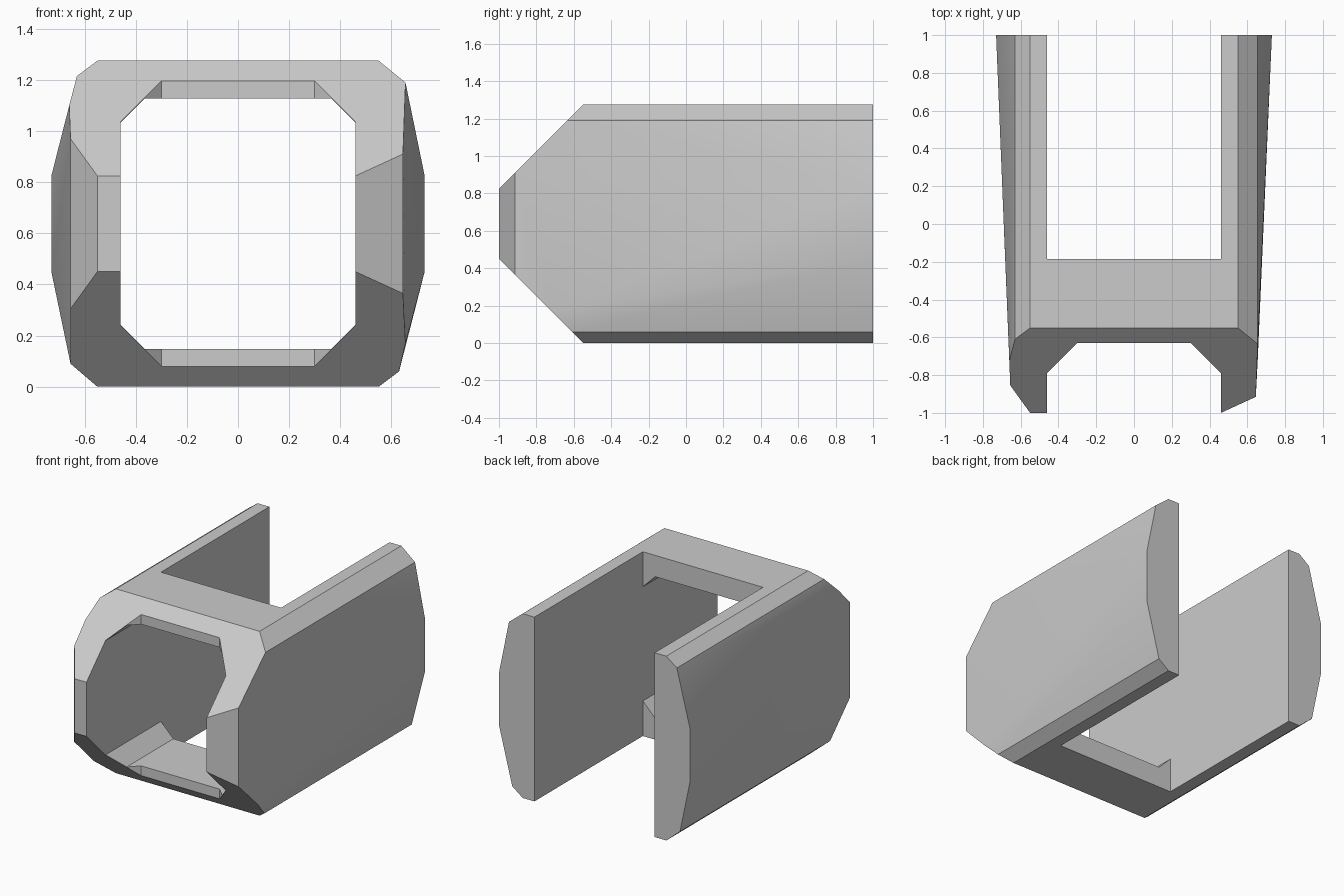
import bpy, bmesh, math
from mathutils import Vector

cube = bpy.data.objects.get("Cube")
if cube:
    bpy.data.objects.remove(cube, do_unlink=True)

TOP, MID = 1.275, 1.275 / 2


def make_object(name, bm):
    bmesh.ops.recalc_face_normals(bm, faces=bm.faces[:])
    mesh = bpy.data.meshes.new(name)
    bm.to_mesh(mesh)
    bm.free()
    ob = bpy.data.objects.new(name, mesh)
    bpy.context.scene.collection.objects.link(ob)
    return ob


def prism(name, points, direction):
    """Extrude a closed outline along a direction."""
    bm = bmesh.new()
    face = bm.faces.new([bm.verts.new(p) for p in points])
    ext = bmesh.ops.extrude_face_region(bm, geom=[face])
    verts = [v for v in ext["geom"] if isinstance(v, bmesh.types.BMVert)]
    bmesh.ops.translate(bm, verts=verts, vec=Vector(direction))
    return make_object(name, bm)


def nose(z):
    """Depth of the wedge-shaped front at height z."""
    return max(z - TOP - 0.55, -0.55 - z, -1)


# Outer body: convex skin between the rear outline and the wedge front
rear = [(0.55, TOP), (0.655, 1.19), (0.73, 0.825), (0.73, 0.45), (0.63, 0.06), (0.55, 0),
        (-0.55, TOP), (-0.63, 1.215), (-0.73, 0.825), (-0.73, 0.45), (-0.655, 0.09), (-0.55, 0)]
front = [(0.55, TOP), (0.655, 1.19), (0.645, 0.91), (0.645, 0.365), (0.655, 0.17),
         (0.63, 0.06), (0.55, 0), (-0.55, TOP), (-0.63, 1.215), (-0.66, 1.1),
         (-0.655, 0.97), (-0.655, 0.305), (-0.655, 0.09), (-0.55, 0)]
tip = [(x, -1, z) for x in (0.46, -0.55) for z in (0.825, 0.45)]
bm = bmesh.new()
for p in [(x, 1, z) for x, z in rear] + [(x, nose(z), z) for x, z in front] + tip:
    bm.verts.new(p)
hull = bmesh.ops.convex_hull(bm, input=bm.verts[:])
loose = [v for v in bm.verts if not v.link_faces]
bmesh.ops.delete(bm, geom=loose, context="VERTS")
bmesh.ops.dissolve_limit(bm, angle_limit=math.radians(0.8), verts=bm.verts[:], edges=bm.edges[:])
body = make_object("sleeve_body", bm)

# Eight-sided tunnel running from front to back
w = 0.46
tunnel = [(sx * x, -1.5, MID + sz * z) for sx, sz, pts in (
    (1, 1, [(w, 0.395), (0.365, 0.49)]), (-1, 1, [(0.365, 0.49), (w, 0.395)]),
    (-1, -1, [(w, 0.395), (0.365, 0.49)]), (1, -1, [(0.365, 0.49), (w, 0.395)])) for x, z in pts]
# Upright notch in the front edges, and the open rear slot
notch = [(-w, -1.5, -1), (w, -1.5, -1), (w, -0.79, -1), (0.3, -0.63, -1),
         (-0.3, -0.63, -1), (-w, -0.79, -1)]
slot = [(-w, -0.185, -1), (w, -0.185, -1), (w, 1.5, -1), (-w, 1.5, -1)]
cutters = [prism("tunnel_cutter", tunnel, (0, 3, 0)),
           prism("notch_cutter", notch, (0, 0, 4)),
           prism("slot_cutter", slot, (0, 0, 4))]
for cutter in cutters:
    cutter.hide_render = True
    mod = body.modifiers.new(cutter.name, "BOOLEAN")
    mod.operation, mod.solver, mod.object = "DIFFERENCE", "EXACT", cutter

# Bake the cuts and drop the cutters
bpy.context.view_layer.update()
baked = bpy.data.meshes.new_from_object(body.evaluated_get(bpy.context.evaluated_depsgraph_get()))
body.modifiers.clear()
body.data = baked
for cutter in cutters:
    bpy.data.objects.remove(cutter, do_unlink=True)

# Grey finish
grey = bpy.data.materials.new("plain_grey")
grey.use_nodes = True
colour = (0.6, 0.6, 0.6, 1)
grey.diffuse_color = colour
grey.node_tree.nodes["Principled BSDF"].inputs["Base Color"].default_value = colour
body.data.materials.clear()
body.data.materials.append(grey)

bpy.context.view_layer.objects.active = body
body.select_set(True)
bpy.ops.object.shade_smooth_by_angle(angle=math.radians(25))
